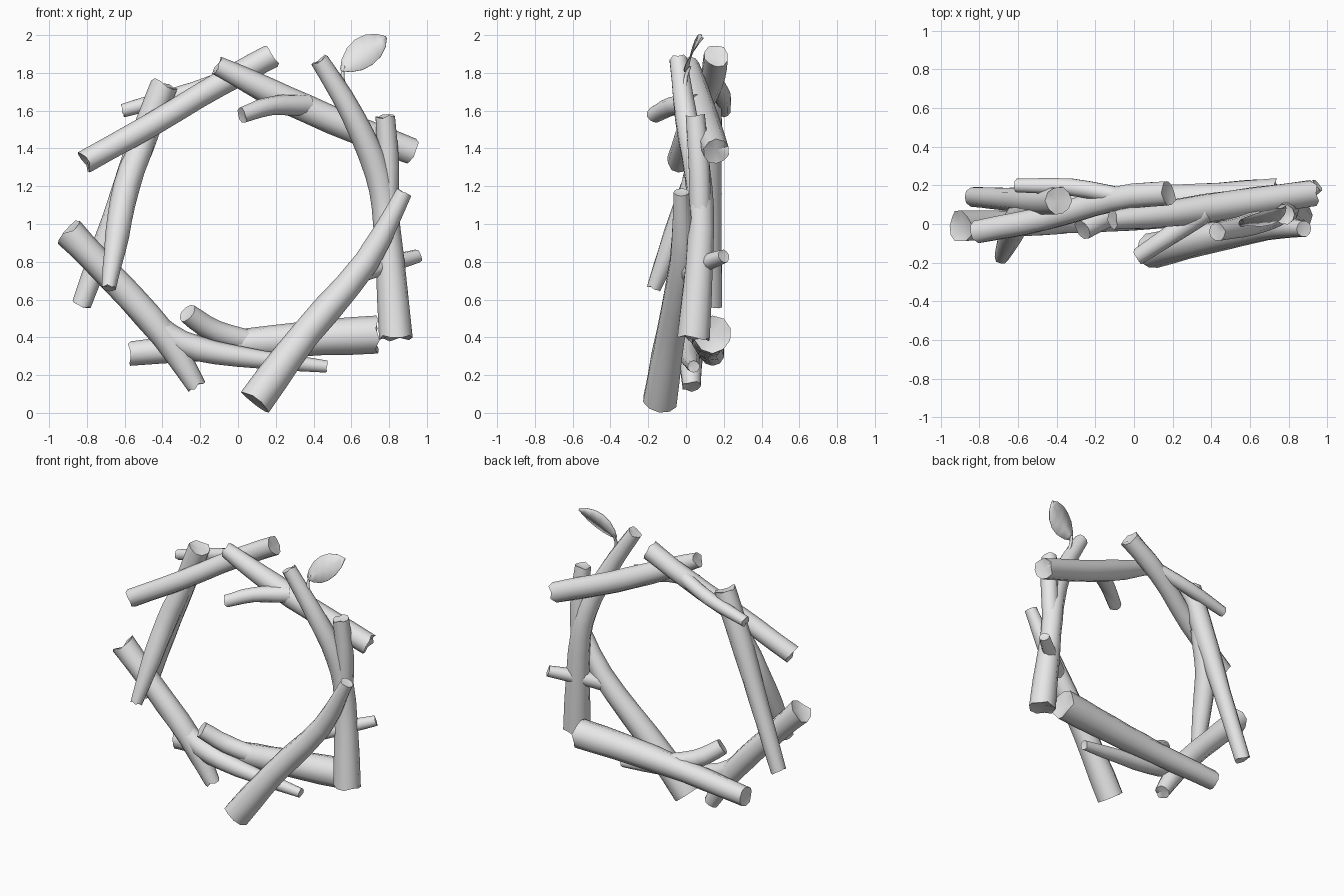
import bpy, bmesh, math, random
from mathutils import Vector

if "Cube" in bpy.data.objects:
    bpy.data.objects.remove(bpy.data.objects["Cube"])

random.seed(4)
SIDES = 10

bark = bpy.data.materials.new("plain grey")
bark.diffuse_color = (0.8, 0.8, 0.8, 1)
bark.use_nodes = True
bark.node_tree.nodes["Principled BSDF"].inputs["Base Color"].default_value = bark.diffuse_color


def finish(bm, name, angle=50):
    bmesh.ops.recalc_face_normals(bm, faces=bm.faces)
    mesh = bpy.data.meshes.new(name)
    bm.to_mesh(mesh)
    bm.free()
    mesh.materials.append(bark)
    obj = bpy.data.objects.new(name, mesh)
    bpy.context.collection.objects.link(obj)
    bpy.ops.object.select_all(action='DESELECT')
    obj.select_set(True)
    bpy.context.view_layer.objects.active = obj
    bpy.ops.object.shade_smooth_by_angle(angle=math.radians(angle))
    return obj


def smooth_path(pts, steps=3):
    """Catmull-Rom through (x, y, z, radius) points."""
    p = [Vector(q) for q in pts]
    p = [2 * p[0] - p[1]] + p + [2 * p[-1] - p[-2]]
    out = []
    for i in range(1, len(p) - 2):
        a, b, c, d = p[i - 1:i + 3]
        for s in range(steps):
            t = s / steps
            out.append(0.5 * (2 * b + (c - a) * t + (2 * a - 5 * b + 4 * c - d) * t * t
                              + (3 * b - a - 3 * c + d) * t ** 3))
    return out + [p[-2]]


def twig(name, *pts, rough=0.18):
    """Tapered round branch with ragged, slightly hollow cut ends."""
    path = smooth_path(pts)
    bm = bmesh.new()
    rings = []
    up = Vector((0, 1, 0))
    last = len(path) - 1
    for i, q in enumerate(path):
        c, r = q.to_3d(), q[3]
        tan = (path[min(i + 1, last)].to_3d() - path[max(i - 1, 0)].to_3d()).normalized()
        up = (up - tan * up.dot(tan)).normalized()
        side = tan.cross(up)
        end = i in (0, last)
        ring = []
        for k in range(SIDES):
            a = 2 * math.pi * k / SIDES
            v = c + (up * math.sin(a) + side * math.cos(a)) * r * random.uniform(0.97, 1.04)
            if end:
                v += tan * r * random.uniform(-rough, rough)
            ring.append(bm.verts.new(v))
        rings.append(ring)
        if end:
            inward = tan if i == 0 else -tan
            hub = bm.verts.new(c + inward * r * 0.2)
            for k in range(SIDES):
                bm.faces.new((ring[k], ring[(k + 1) % SIDES], hub))
    for a, b in zip(rings, rings[1:]):
        for k in range(SIDES):
            n = (k + 1) % SIDES
            bm.faces.new((a[k], a[n], b[n], b[k]))
    return finish(bm, name)


# Upper left branch and its rear offshoot
twig("upper_left_branch", (-0.81, -0.04, 1.33, .062), (-0.45, 0.03, 1.53, .063),
     (-0.1, 0.13, 1.74, .064), (0.18, 0.16, 1.89, .066))
twig("upper_left_offshoot", (-0.61, 0.20, 1.60, .036), (-0.32, 0.19, 1.68, .045),
     (-0.05, 0.14, 1.77, .045))

# Left branch with a front fork
twig("left_branch", (-0.39, 0.12, 1.74, .072), (-0.52, 0.12, 1.41, .072),
     (-0.66, 0.13, 1.03, .06), (-0.83, 0.14, 0.57, .052))
twig("left_front_fork", (-0.49, 0.10, 1.47, .062), (-0.59, 0.04, 1.2, .07),
     (-0.64, -0.06, 0.94, .062), (-0.685, -0.17, 0.66, .038))

# Lower left branch with a thin fork
twig("lower_left_branch", (-0.9, -0.01, 0.96, .082), (-0.67, 0.0, 0.72, .073),
     (-0.39, 0.02, 0.41, .074), (-0.22, 0.03, 0.14, .05))
twig("lower_left_fork", (-0.5, 0.01, 0.52, .06), (-0.3, 0.02, 0.37, .068),
     (0.0, 0.02, 0.30, .055), (0.47, 0.04, 0.245, .032))

# Bottom branch with a forward stub
twig("bottom_branch", (-0.57, 0.14, 0.315, .065), (-0.1, 0.12, 0.355, .075),
     (0.3, 0.12, 0.39, .09), (0.73, 0.14, 0.415, .1))
twig("bottom_stub", (-0.27, -0.03, 0.53, .055), (-0.12, 0.05, 0.43, .06),
     (0.1, 0.12, 0.37, .06))

# Front right diagonal branch with a rear stub
twig("diagonal_branch", (0.09, -0.14, 0.06, .092), (0.36, -0.08, 0.42, .08),
     (0.68, -0.02, 0.80, .068), (0.88, -0.025, 1.17, .042), rough=0.08)
twig("diagonal_stub", (0.62, -0.03, 0.73, .05), (0.77, 0.07, 0.78, .048),
     (0.95, 0.20, 0.83, .036))

# Right branch with an upright fork
twig("right_branch", (0.43, -0.04, 1.87, .048), (0.61, 0.0, 1.57, .06),
     (0.74, 0.06, 1.27, .07), (0.79, 0.08, 0.97, .07), (0.835, 0.04, 0.4, .09))
twig("right_fork", (0.78, 0.05, 1.57, .052), (0.795, 0.07, 1.3, .058),
     (0.79, 0.08, 1.0, .055))

# Upper right branch with a forward stub
twig("upper_right_branch", (-0.11, 0.02, 1.84, .05), (0.15, 0.05, 1.71, .07),
     (0.5, 0.10, 1.55, .075), (0.92, 0.16, 1.385, .07))
twig("upper_right_stub", (0.02, -0.17, 1.575, .042), (0.17, -0.07, 1.625, .05),
     (0.36, 0.06, 1.63, .06))

# Leaf and its stem
twig("leaf_stem", (0.57, -0.01, 1.70, .014), (0.553, 0.0, 1.78, .01),
     (0.56, 0.02, 1.835, .009))
bm = bmesh.new()
base, tip = Vector((0.545, 0.015, 1.81)), Vector((0.785, 0.095, 1.985))
along = tip - base
across = Vector((-0.56, 0.30, 0.77)).normalized()
dome = along.cross(across).normalized()
rows = []
for t, w in ((0, .008), (.12, .045), (.3, .075), (.5, .085), (.7, .075), (.88, .045), (1, .006)):
    mid = base + along * t + dome * 0.02 * math.sin(math.pi * t)
    rows.append([bm.verts.new(mid + across * w * s + dome * 0.012 * abs(s)) for s in (-1, 0, 1)])
for a, b in zip(rows, rows[1:]):
    for k in range(2):
        bm.faces.new((a[k], a[k + 1], b[k + 1], b[k]))
leaf = finish(bm, "leaf")
thick = leaf.modifiers.new("thickness", 'SOLIDIFY')
thick.thickness = 0.004
